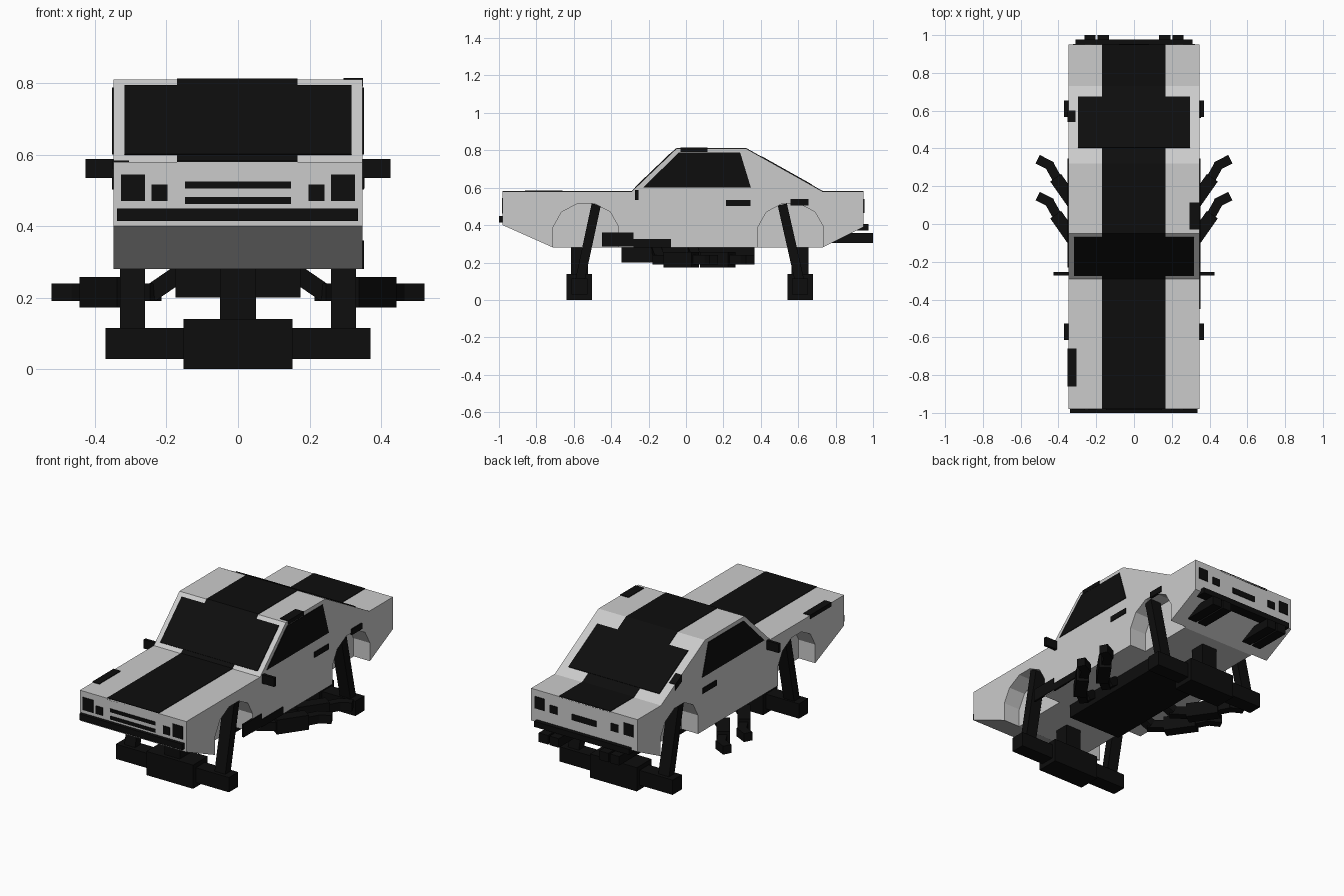
import bpy, bmesh
from mathutils import Vector

if "Cube" in bpy.data.objects:
    bpy.data.objects.remove(bpy.data.objects["Cube"])

black = bpy.data.materials.new("black")
black.diffuse_color = (0.004, 0.004, 0.004, 1)
black.use_nodes = True
black.node_tree.nodes["Principled BSDF"].inputs["Base Color"].default_value = black.diffuse_color


def finish(name, bm, mat):
    bmesh.ops.recalc_face_normals(bm, faces=bm.faces)
    me = bpy.data.meshes.new(name)
    bm.to_mesh(me)
    bm.free()
    ob = bpy.data.objects.new(name, me)
    bpy.context.collection.objects.link(ob)
    if mat:
        me.materials.append(mat)
    return ob


def prism(name, profile, x0, x1, mat=black):
    """Extrude a (y, z) side profile from x0 to x1."""
    bm = bmesh.new()
    face = bm.faces.new([bm.verts.new((x0, y, z)) for y, z in profile])
    ext = bmesh.ops.extrude_face_region(bm, geom=[face])["geom"]
    bmesh.ops.translate(bm, vec=(x1 - x0, 0, 0),
                        verts=[g for g in ext if isinstance(g, bmesh.types.BMVert)])
    return finish(name, bm, mat)


def box(name, x0, x1, y0, y1, z0, z1):
    return prism(name, [(y0, z0), (y1, z0), (y1, z1), (y0, z1)], x0, x1)


def bar(name, p, q, w, h, up):
    """Square bar from p to q, w wide along 'up', h across it."""
    p, q, up = Vector(p), Vector(q), Vector(up)
    d = (q - p).normalized()
    v = d.cross(up).normalized()
    u = v.cross(d)
    bm = bmesh.new()
    rings = [[bm.verts.new(c + u * a * w / 2 + v * b * h / 2)
              for a, b in ((-1, -1), (1, -1), (1, 1), (-1, 1))] for c in (p, q)]
    bm.faces.new(rings[0])
    bm.faces.new(rings[1])
    for i in range(4):
        j = (i + 1) % 4
        bm.faces.new((rings[0][i], rings[0][j], rings[1][j], rings[1][i]))
    return finish(name, bm, black)


def panel(name, a, b, t0, t1, hw):
    """Thin glass panel on the slope a-b between fractions t0 and t1."""
    a, b = Vector(a), Vector(b)
    d = (b - a).normalized()
    n = Vector((-d.y, d.x)) * 0.005
    p, q = a.lerp(b, t0), a.lerp(b, t1)
    return prism(name, [p - n, q - n, q + n, p + n], -hw, hw)


# Body shell
top = [(-0.98, 0.58), (-0.29, 0.58), (-0.05, 0.81), (0.32, 0.81), (0.73, 0.58), (0.95, 0.58)]
body = prism("body", top + [(0.95, 0.39), (0.73, 0.28), (-0.71, 0.28), (-0.98, 0.40)],
             -0.348, 0.348, None)

# Wheel arch pockets
arch = [(-0.175, 0.2), (-0.175, 0.39), (-0.13, 0.47), (-0.045, 0.515),
        (0.045, 0.515), (0.13, 0.47), (0.175, 0.39), (0.175, 0.2)]
for cy in (-0.535, 0.56):
    for s in (-1, 1):
        cut = prism("arch_cutter", [(y + cy, z) for y, z in arch], s * 0.24, s * 0.45, None)
        cut.hide_render = True
        cut.hide_viewport = True
        mod = body.modifiers.new("arch", "BOOLEAN")
        mod.operation = "DIFFERENCE"
        mod.solver = "EXACT"
        mod.object = cut

# Racing stripe and glass
prism("stripe", [(y, z + 0.003) for y, z in top] + [(y, z - 0.01) for y, z in top[::-1]],
      -0.17, 0.167)
panel("windshield", top[1], top[2], 0.08, 0.92, 0.318)
panel("rear_window", top[3], top[4], 0.2, 0.86, 0.297)

# Front and rear trim
box("front_bumper", -0.338, 0.335, -1.0, -0.97, 0.415, 0.45)
box("rear_bumper", -0.31, 0.31, 0.90, 0.976, 0.372, 0.405)
for z in (0.462, 0.505):
    box("grille_slot", -0.148, 0.148, -0.984, -0.97, z, z + 0.02)
box("rear_plate", -0.08, 0.08, 0.94, 0.954, 0.465, 0.50)

for s in (-1, 1):
    # Lights
    box("headlight", s * 0.26, s * 0.327, -0.984, -0.97, 0.47, 0.545)
    box("inner_headlight", s * 0.197, s * 0.242, -0.984, -0.97, 0.47, 0.517)
    box("tail_light", s * 0.26, s * 0.322, 0.94, 0.954, 0.47, 0.54)
    box("inner_tail_light", s * 0.175, s * 0.225, 0.94, 0.954, 0.47, 0.515)

    # Side windows, handles, mirrors
    prism("side_window", [(-0.23, 0.60), (-0.04, 0.787), (0.29, 0.787), (0.347, 0.60)],
          s * 0.34, s * 0.352)
    box("door_handle", s * 0.34, s * 0.353, 0.215, 0.345, 0.503, 0.535)
    box("mirror", s * 0.347, s * 0.427, -0.272, -0.254, 0.535, 0.588)

    # Rear exhaust tips
    for x in (0.132, 0.203):
        box("rear_exhaust", s * x, s * (x + 0.06), 0.77, 1.0, 0.305, 0.358)

    # Side exhausts: inner pipe, muffler, bent tip
    for dy in (0, 0.195):
        bar("exhaust_pipe", (s * 0.16, -0.16 + dy, 0.27), (s * 0.24, -0.14 + dy, 0.215),
            0.05, 0.05, (0, 1, 0))
        bar("exhaust_link", (s * 0.23, -0.16 + dy, 0.215), (s * 0.33, -0.08 + dy, 0.215),
            0.05, 0.05, (0, 0, 1))
        bar("muffler", (s * 0.31, -0.10 + dy, 0.215), (s * 0.415, 0.05 + dy, 0.215),
            0.085, 0.07, (0, 0, 1))
        bar("exhaust_bend", (s * 0.405, 0.04 + dy, 0.215), (s * 0.447, 0.115 + dy, 0.215),
            0.05, 0.05, (0, 0, 1))
        bar("exhaust_tip", (s * 0.435, 0.11 + dy, 0.215), (s * 0.51, 0.148 + dy, 0.215),
            0.05, 0.05, (0, 0, 1))

# Axles with differential, post and leaning struts
for cy, ty in ((-0.57, -0.48), (0.61, 0.515)):
    box("axle", -0.37, 0.37, cy - 0.043, cy + 0.043, 0.028, 0.115)
    box("differential", -0.153, 0.153, cy - 0.068, cy + 0.068, 0.0, 0.14)
    box("axle_post", -0.05, 0.05, cy - 0.045, cy + 0.045, 0.13, 0.30)
    for s in (-1, 1):
        bar("strut", (s * 0.295, cy, 0.09), (s * 0.295, ty, 0.51), 0.07, 0.05, (1, 0, 0))

# Underbody gearbox
box("gearbox", -0.175, 0.175, -0.345, 0.365, 0.20, 0.29)

# Dark patches on one side or the other
box("hood_patch", -0.351, -0.305, -0.86, -0.66, 0.56, 0.584)
box("sill_patch_front", 0.34, 0.352, -0.45, -0.28, 0.285, 0.36)
box("sill_patch_rear", 0.34, 0.352, -0.28, -0.08, 0.28, 0.325)
box("fuel_cap", 0.34, 0.354, 0.56, 0.655, 0.505, 0.54)
box("roof_patch", 0.295, 0.35, -0.03, 0.115, 0.79, 0.814)
prism("pillar_patch", [(0.54, 0.65), (0.6, 0.62), (0.6, 0.656), (0.54, 0.69)], -0.352, -0.31)
